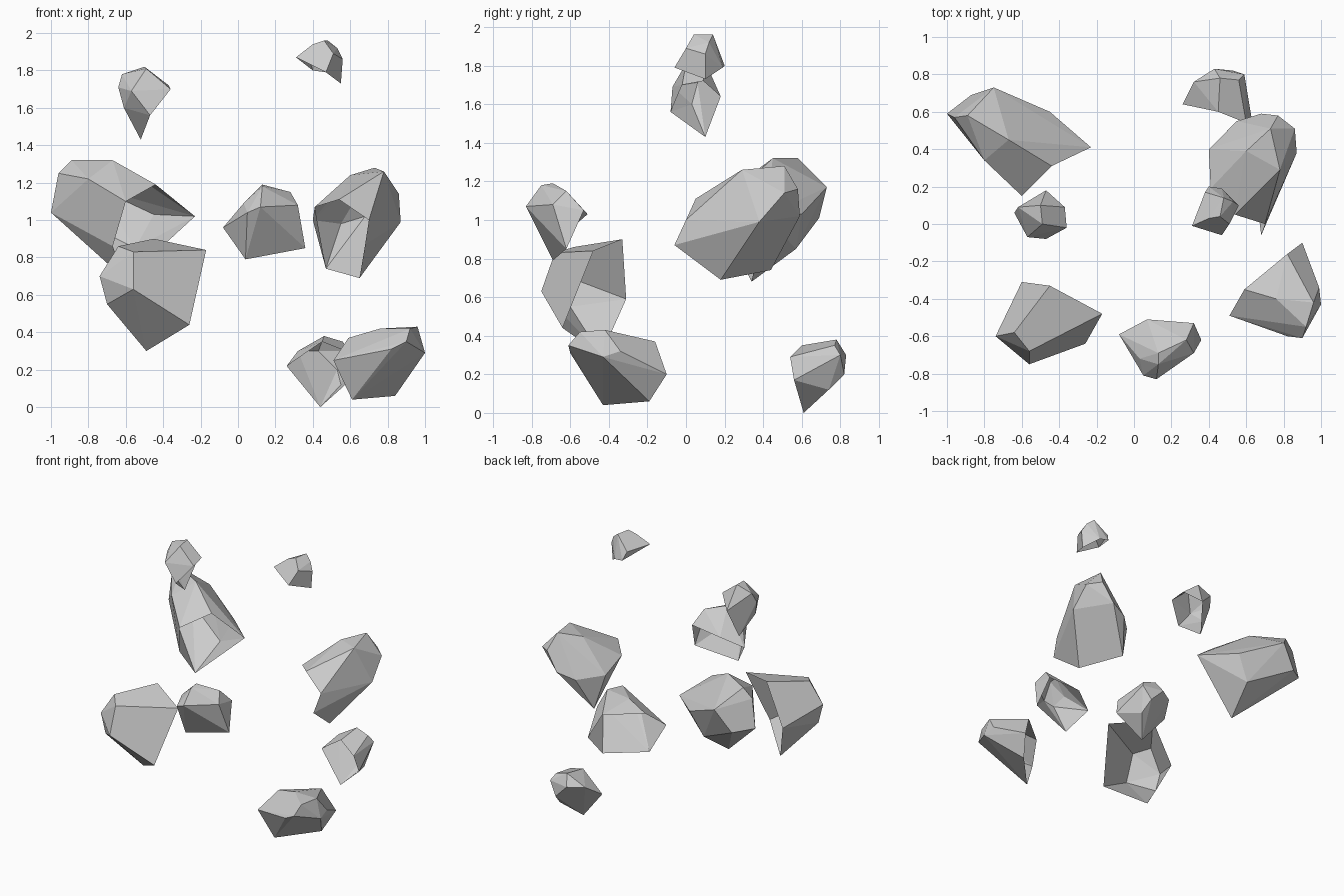
import bpy
import bmesh
from math import radians
from mathutils import Vector

# Remove only the default cube
default_cube = bpy.data.objects.get("Cube")
if default_cube:
    bpy.data.objects.remove(default_cube, do_unlink=True)

# Single plain stone colour
STONE_COLOUR = (0.6, 0.6, 0.6, 1.0)
stone = bpy.data.materials.new("stone_grey")
stone.use_nodes = True
stone.diffuse_color = STONE_COLOUR
shader = next(node for node in stone.node_tree.nodes if node.type == "BSDF_PRINCIPLED")
shader.inputs["Base Color"].default_value = STONE_COLOUR

CENTIMETRE = 0.01
FACET_TOLERANCE = radians(6)


def hollow_rock(name, rim, waist, crown):
    """Wrap a faceted shell around loops of corners, left open inside the rim."""
    bm = bmesh.new()
    rim_verts = {bm.verts.new(Vector(corner) * CENTIMETRE) for corner in rim}
    for corner in waist + crown:
        bm.verts.new(Vector(corner) * CENTIMETRE)

    hull = bmesh.ops.convex_hull(bm, input=bm.verts[:])
    bmesh.ops.recalc_face_normals(bm, faces=bm.faces[:])

    # Open the broken side, where faces touch only rim corners
    broken_side = [face for face in bm.faces if rim_verts.issuperset(face.verts)]
    bmesh.ops.delete(bm, geom=broken_side, context="FACES")
    loose = [vert for vert in bm.verts if not vert.link_faces]
    bmesh.ops.delete(bm, geom=loose, context="VERTS")

    # Merge almost level triangles into broad flat facets
    bmesh.ops.dissolve_limit(bm, angle_limit=FACET_TOLERANCE,
                             verts=bm.verts[:], edges=bm.edges[:])
    for face in bm.faces:
        face.smooth = False

    mesh = bpy.data.meshes.new(name)
    bm.to_mesh(mesh)
    bm.free()
    mesh.materials.append(stone)
    rock = bpy.data.objects.new(name, mesh)
    bpy.context.scene.collection.objects.link(rock)


# Small pair floating at the top
hollow_rock(
    "top_rock_small",
    rim=[(31, -1, 187), (47, -6, 179), (55, 10, 173), (47, 19, 179), (40, 20, 180)],
    waist=[(56, 10, 186), (51, 0, 189), (38, 17, 186)],
    crown=[(40, 3, 194), (46, 4, 196), (48, 14, 196), (53, 12, 192)],
)
hollow_rock(
    "high_rock_small",
    rim=[(-52, 10, 143), (-47, -8, 156), (-36, -2, 170), (-37, 9, 172), (-47, 18, 164)],
    waist=[(-61, 3, 160), (-57, -7, 169), (-64, 6, 171)],
    crown=[(-62, 9, 178), (-49, 0, 181), (-50, 10, 182)],
)

# Large slabs at mid height
hollow_rock(
    "wide_slab_rock",
    rim=[(-60, 15, 110), (-44, 31, 119), (-23, 41, 102), (-60, 34, 68), (-67, 25, 86)],
    waist=[(-100, 59, 104), (-87, 69, 101), (-75, 73, 117), (-45, 60, 103), (-55, 57, 85)],
    crown=[(-96, 57, 125), (-80, 34, 122), (-89, 58, 132), (-67, 45, 132)],
)
hollow_rock(
    "tall_slab_rock",
    rim=[(65, 18, 69), (47, 44, 74), (41, 19, 107), (54, 5, 111), (70, 0, 100), (68, -6, 87)],
    waist=[(40, 40, 100), (87, 38, 99), (55, 55, 98), (68, 59, 102)],
    crown=[(86, 51, 114), (77, 58, 116), (60, 39, 124), (78, 29, 126), (73, 51, 128)],
)

# Middle rocks towards the front
hollow_rock(
    "front_wedge_rock",
    rim=[(-8, -59, 96), (4, -69, 79), (36, -62, 85), (32, -53, 105), (7, -51, 103)],
    waist=[(5, -81, 104), (12, -83, 107), (32, -69, 108)],
    crown=[(3, -72, 109), (13, -69, 119), (28, -62, 115), (13, -75, 118)],
)
hollow_rock(
    "front_boulder_rock",
    rim=[(-49, -44, 30), (-26, -64, 44), (-17, -48, 84), (-45, -33, 90), (-60, -31, 59)],
    waist=[(-70, -60, 55), (-56, -75, 63)],
    crown=[(-74, -60, 70), (-56, -68, 83), (-64, -58, 86)],
)

# Low rocks nearest the ground
hollow_rock(
    "low_back_rock",
    rim=[(26, 64, 22), (44, 61, 0), (63, 56, 17), (60, 54, 29), (45, 60, 35)],
    waist=[(55, 74, 12), (53, 82, 20), (59, 80, 30), (43, 83, 30)],
    crown=[(32, 76, 30), (46, 78, 38), (56, 77, 35)],
)
hollow_rock(
    "low_side_rock",
    rim=[(51, -49, 25), (61, -43, 4), (84, -19, 6), (90, -10, 20), (82, -16, 37), (59, -35, 37)],
    waist=[(82, -60, 31), (90, -61, 35), (100, -43, 29), (99, -34, 32)],
    crown=[(76, -40, 42), (92, -55, 42), (96, -42, 43)],
)
